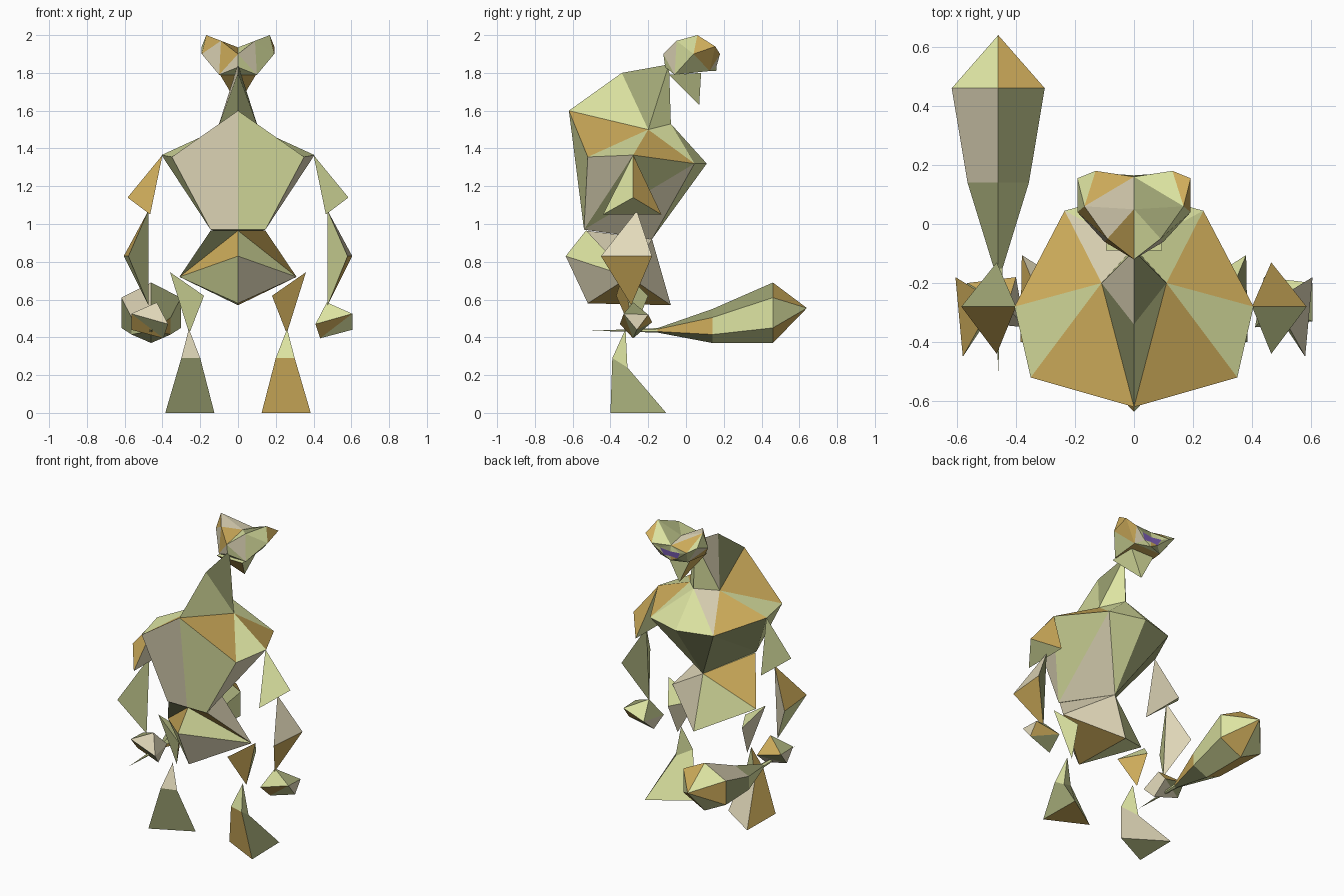
import bpy, bmesh, math

if "Cube" in bpy.data.objects:
    bpy.data.objects.remove(bpy.data.objects["Cube"])


def linear(c):
    c /= 255
    return c / 12.92 if c <= 0.04045 else ((c + 0.055) / 1.055) ** 2.4


# Palette, keyed by one letter
COLOURS = {
    'l': ('light green', (220, 227, 161)),
    'o': ('olive', (160, 166, 117)),
    'g': ('gold brown', (207, 173, 91)),
    't': ('pale tan', (226, 217, 186)),
    'p': ('purple', (125, 95, 182)),
}
KEYS = list(COLOURS)
MATS = []
for label, rgb in COLOURS.values():
    m = bpy.data.materials.new(label)
    m.diffuse_color = (*[linear(c) for c in rgb], 1)
    m.use_nodes = True
    m.node_tree.nodes["Principled BSDF"].inputs["Base Color"].default_value = m.diffuse_color
    MATS.append(m)


def finish(name, bm):
    bmesh.ops.recalc_face_normals(bm, faces=bm.faces)
    me = bpy.data.meshes.new(name)
    bm.to_mesh(me)
    bm.free()
    for m in MATS:
        me.materials.append(m)
    ob = bpy.data.objects.new(name, me)
    bpy.context.collection.objects.link(ob)


def faces_of(text):
    return [item.split(':') for item in text.split()]


def body(name, pts, text):
    """Symmetric part: two colours = a face and its mirror, one = a centre face.
    A capital letter is the mirrored point."""
    bm = bmesh.new()
    right = {k: bm.verts.new(p) for k, p in pts.items()}
    left = {k: right[k] if p[0] == 0 else bm.verts.new((-p[0], p[1], p[2]))
            for k, p in pts.items()}

    def add(vs, col):
        bm.faces.new(vs).material_index = KEYS.index(col)
    for names, cols in faces_of(text):
        add([right[n] if n.islower() else left[n.lower()] for n in names], cols[0])
        if len(cols) == 2:
            add([left[n] for n in names], cols[1])
    finish(name, bm)


def limb(name, pts, text):
    """A closed limb on each side, with a colour for the right and the left."""
    for i, side in enumerate(('right', 'left')):
        s = 1 - 2 * i
        bm = bmesh.new()
        v = {k: bm.verts.new((s * p[0], p[1], p[2])) for k, p in pts.items()}
        for names, cols in faces_of(text):
            f = bm.faces.new([v[n] for n in names])
            f.material_index = KEYS.index(cols[i])
        finish(side + '_' + name, bm)


# Chest with humped back and neck
body('chest', {
    'a': (0, -.62, 1.6), 'b': (.35, -.52, 1.355), 'c': (.405, -.28, 1.365),
    'd': (.235, .045, 1.32), 'e': (0, .11, 1.32), 't': (.11, -.2, 1.5),
    'f': (0, -.08, 1.53), 'm': (0, -.34, 1.8), 'n': (0, -.09, 1.845),
    'p': (.145, -.54, .97), 'o': (0, -.54, .97), 'v': (0, -.18, .92)},
    'abpo:lt abt:gg bct:ll cdt:gg tdf:lt def:ll bcp:tl cdp:lo dpv:to '
    'dev:lo atm:lo mnt:ot nft:ll opv:ll')

# Pelvis
body('pelvis', {
    'p': (.145, -.53, .965), 'o': (0, -.53, .965), 'v': (0, -.18, .92),
    'r': (0, -.637, .83), 's': (.31, -.3, .72), 'q': (0, -.52, .58),
    'w': (0, -.08, .57)},
    'pos:go osr:lg srq:tl sqw:gl psv:tg svw:tl pov:ll')

# Limbs
limb('upper_arm', {
    'a': (.4, -.28, 1.365), 'b': (.585, -.28, 1.14),
    'c': (.465, -.44, 1.05), 'd': (.465, -.13, 1.05)},
    'abc:lg abd:go bcd:ll acd:lt')
limb('forearm', {
    'a': (.475, -.26, 1.07), 'f': (.605, -.18, .83),
    'k': (.58, -.45, .83), 'b': (.475, -.29, .57)},
    'afk:tg bfk:gl akb:ll afb:ot')
limb('thigh', {
    'a': (.275, -.2, .62), 'b': (.36, -.33, .745),
    'c': (.18, -.37, .62), 'd': (.258, -.28, .42)},
    'abd:lt bcd:gl acd:tg abc:ll')
limb('lower_leg', {
    'a': (.26, -.32, .445), 'b': (.2, -.36, .29), 'c': (.3, -.39, .29),
    'd': (.295, -.31, .24), 'e': (.125, -.27, 0), 'f': (.385, -.4, 0),
    'g': (.38, -.105, 0)},
    'abc:lt acd:lg abd:ll befc:go cfgd:og bdge:lt efg:gl')


# Hands
def hull(name, pts, cols):
    bm = bmesh.new()
    for p in pts:
        bm.verts.new(p)
    bmesh.ops.convex_hull(bm, input=bm.verts)
    for i, f in enumerate(bm.faces):
        f.material_index = KEYS.index(cols[i % len(cols)])
    finish(name, bm)


HAND = [(.47, -.28, .585), (.605, -.33, .525), (.605, -.2, .52), (.605, -.26, .44),
        (.435, -.28, .395), (.41, -.35, .47), (.44, -.18, .48)]
hull('right_hand', HAND, 'olgt')
hull('left_hand', [(.04 - x, y, z) for x, y, z in HAND], 'togt')

# Club: six-sided rings of (y, centre z, half width, half height)
bm = bmesh.new()
rings = []
for y, z, w, h in ((-.15, .437, .017, .012), (.14, .46, .12, .09), (.46, .53, .182, .16)):
    angles = [math.radians(90 + 60 * k) for k in range(6)]
    rings.append([bm.verts.new((-.46 + w * math.cos(a), y, z + h * math.sin(a)))
                  for a in angles])
tail = bm.verts.new((-.46, -.5, .435))
tip = bm.verts.new((-.46, .64, .555))
for k in range(6):
    j = (k + 1) % 6
    bands = [(tail, rings[0][j], rings[0][k]), (tip, rings[2][k], rings[2][j])]
    bands += [(p[k], p[j], q[j], q[k]) for p, q in zip(rings, rings[1:])]
    for vs, col in zip(bands, ('llllll', 'lglglg', 'ollogo', 'togllo')):
        bm.faces.new(vs).material_index = KEYS.index(col[k])
finish('club', bm)

# Head with brow horns and a coloured visor under the brow
body('head', {
    'c': (0, .05, 1.935), 'h': (.168, .06, 2.0), 'b': (.09, -.05, 1.97),
    'k': (0, -.12, 1.9), 'i': (0, -.11, 1.83), 'e': (.192, .04, 1.9),
    'f': (.192, .155, 1.94), 'g': (.13, .18, 1.9), 'm': (0, .16, 1.91),
    'j': (.1, .125, 1.81), 'l': (.1, -.06, 1.79), 'n': (0, .16, 1.81),
    'u': (.075, .17, 1.88), 'v': (.05, .162, 1.835),
    'y': (0, .165, 1.872), 'w': (0, .163, 1.84)},
    'kbc:lg bhc:ot beh:lg ehf:gl hfg:gl hgm:lg hmc:ot kbl:tg kli:lt bel:lt '
    'lej:lg ejf:gt fjg:gl gum:ol muy:ol yuvw:pp wvn:lg vjn:lo gvj:tl guv:lo '
    'ilL:l ljJL:g njJ:l')

# Pointed jaw
body('jaw', {
    'l': (.095, -.09, 1.79), 'j': (.085, .08, 1.8), 'c': (0, .07, 1.63)},
    'ljc:lg lLc:g jJc:l ljJL:l')
